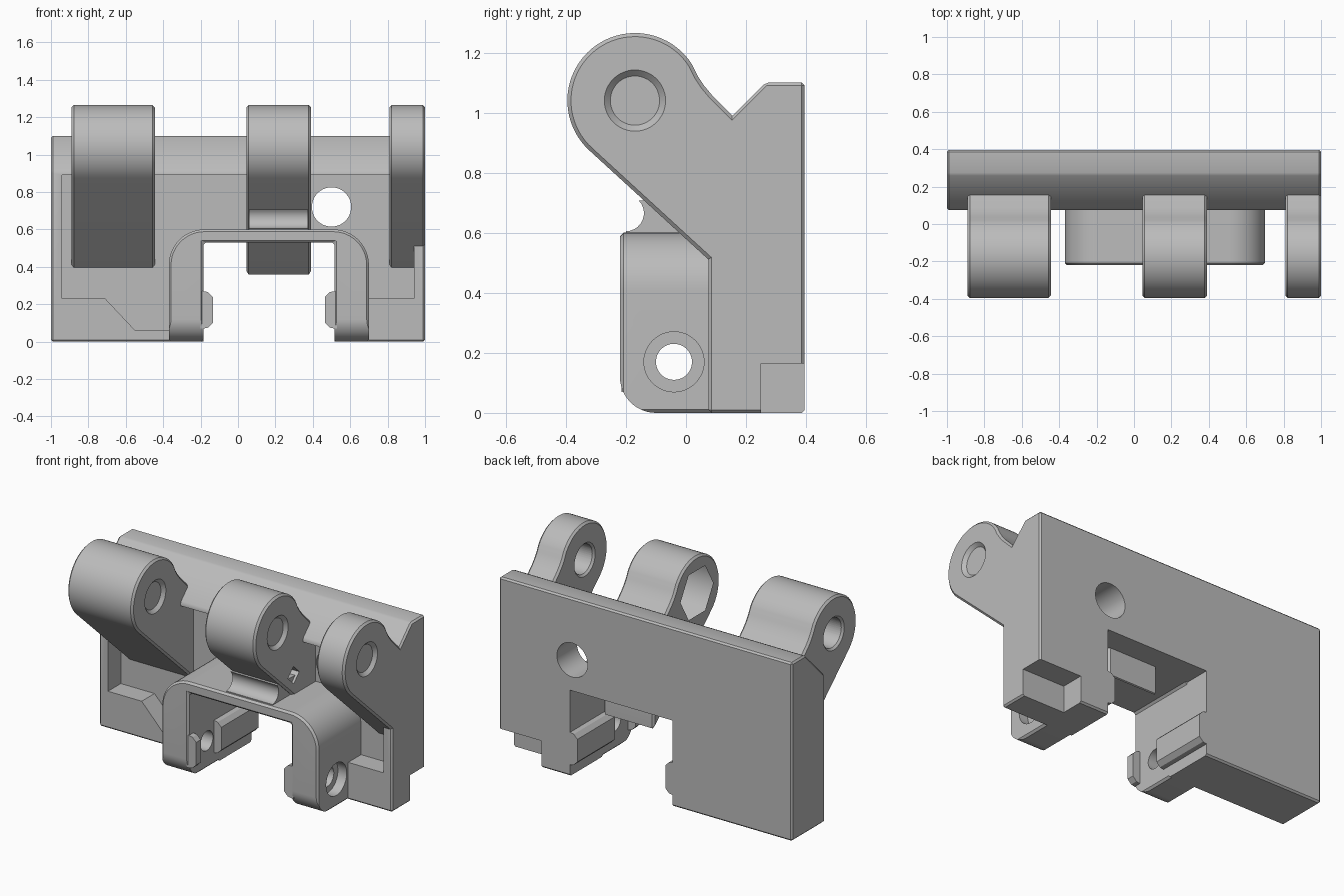
import bpy, bmesh
from math import radians, cos, sin, pi
from mathutils import Matrix

default = bpy.data.objects.get("Cube")
if default:
    bpy.data.objects.remove(default, do_unlink=True)

grey = bpy.data.materials.new("plain grey")
grey.use_nodes = True
colour = (0.5, 0.5, 0.5, 1)
grey.diffuse_color = colour
grey.node_tree.nodes["Principled BSDF"].inputs["Base Color"].default_value = colour


def add_object(name, bm):
    bmesh.ops.recalc_face_normals(bm, faces=bm.faces)
    mesh = bpy.data.meshes.new(name)
    bm.to_mesh(mesh)
    bm.free()
    mesh.materials.append(grey)
    obj = bpy.data.objects.new(name, mesh)
    bpy.context.collection.objects.link(obj)
    return obj


def activate(obj):
    bpy.ops.object.select_all(action='DESELECT')
    obj.select_set(True)
    bpy.context.view_layer.objects.active = obj


def prism(name, profile, axis, start, end, bevel=0):
    """Extrude a profile of (x, z) along Y, or of (y, z) along X."""
    bm = bmesh.new()
    place = (lambda p, t: (p[0], t, p[1])) if axis == 'Y' else (lambda p, t: (t, p[0], p[1]))
    face = bm.faces.new([bm.verts.new(place(p, start)) for p in profile])
    moved = bmesh.ops.extrude_face_region(bm, geom=[face])["geom"]
    shift = (0, end - start, 0) if axis == 'Y' else (end - start, 0, 0)
    bmesh.ops.translate(bm, vec=shift, verts=[v for v in moved if isinstance(v, bmesh.types.BMVert)])
    obj = add_object(name, bm)
    if bevel:
        mod = obj.modifiers.new("edge chamfer", 'BEVEL')
        mod.width = bevel
        mod.segments = 1
        mod.limit_method = 'ANGLE'
        mod.angle_limit = radians(30)
        activate(obj)
        bpy.ops.object.modifier_apply(modifier=mod.name)
    return obj


def rod(axis, centre, r1, length, r2=None, sides=48):
    """Cylinder or cone cutter along X or Y."""
    bm = bmesh.new()
    turn = Matrix.Rotation(pi / 2, 4, 'Y') if axis == 'X' else Matrix.Rotation(-pi / 2, 4, 'X')
    bmesh.ops.create_cone(bm, cap_ends=True, segments=sides, radius1=r1,
                          radius2=r1 if r2 is None else r2, depth=length,
                          matrix=Matrix.Translation(centre) @ turn)
    return add_object("cutter", bm)


def cut(obj, cutter):
    cutter.hide_render = True
    mod = obj.modifiers.new("cut", 'BOOLEAN')
    mod.operation = 'DIFFERENCE'
    mod.solver = 'EXACT'
    mod.object = cutter
    activate(obj)
    bpy.ops.object.modifier_apply(modifier=mod.name)
    bpy.data.objects.remove(cutter, do_unlink=True)


def arc(cx, cz, r, a, b, n):
    angles = [radians(a + (b - a) * i / n) for i in range(n + 1)]
    return [(cx + r * cos(t), cz + r * sin(t)) for t in angles]


parts = []
LEFT, RIGHT, CEILING = -0.185, 0.515, 0.53   # central opening
BACK, FRONT = 0.395, 0.075                   # plate faces

# Back plate with sloped top, recess, opening, round hole and corner step
plate = prism("back_plate", [(FRONT, 0), (BACK, 0), (BACK, 1.1), (0.265, 1.1), (FRONT, 0.91)],
              'X', -1, 1, 0.01)
cut(plate, prism("cutter", [(-0.94, 0.89), (-0.94, 0.23), (-0.71, 0.23), (-0.55, 0.06),
                            (-0.3, 0.06), (-0.3, 0.3), (0.6, 0.3), (0.6, 0.23),
                            (0.94, 0.23), (0.94, 0.89)], 'Y', -0.1, 0.2))
cut(plate, prism("cutter", [(LEFT, -0.1), (RIGHT, -0.1), (RIGHT, CEILING), (LEFT, CEILING)],
                 'Y', -0.5, 0.6))
cut(plate, rod('Y', (0.5, 0.2, 0.72), 0.105, 1))
cut(plate, prism("cutter", [(0.25, -0.1), (0.6, -0.1), (0.6, 0.165), (0.25, 0.165)], 'X', 0.71, 1.2))
parts.append(plate)

# Arched bracket with rounded front feet and cross holes
arch = ([(-0.37, 0)] + arc(-0.18, 0.41, 0.19, 180, 90, 12) + arc(0.51, 0.41, 0.19, 90, 0, 12)
        + [(0.7, 0), (RIGHT, 0), (RIGHT, CEILING), (LEFT, CEILING), (LEFT, 0)])
bracket = prism("arched_bracket", arch, 'Y', -0.22, 0.24, 0.012)
cut(bracket, prism("cutter", [(-0.3, 0.12), (-0.3, -0.1), (-0.1, -0.1)]
                   + arc(-0.1, 0.12, 0.12, 270, 180, 12), 'X', -0.6, 0.9))
cut(bracket, rod('X', (0.165, -0.04, 0.17), 0.06, 2))
for x in (-0.37, 0.7):
    cut(bracket, rod('X', (x, -0.04, 0.17), 0.1, 0.12))
parts.append(bracket)

# Guide rails inside the opening, mirrored across its middle
rail = [(-0.2, 0.07), (LEFT, 0.07), (-0.16, 0.075), (-0.135, 0.1),
        (-0.135, 0.24), (-0.16, 0.265), (LEFT, 0.27), (-0.2, 0.27)]
for side in ("right", "left"):
    profile = rail if side == "right" else [(LEFT + RIGHT - x, z) for x, z in rail]
    parts.append(prism(side + "_guide_rail", profile, 'Y', 0.03, BACK))
    parts.append(prism(side + "_guide_tab", profile, 'Y', -0.215, -0.17))

# Hinge lugs sharing one side profile and one pin axis
PIN_Y, PIN_Z = -0.17, 1.04
lug_side = (arc(PIN_Y, PIN_Z, 0.225, 32, 227.6, 40)
            + [(0.25, 0.35), (0.25, 0.895), (0.16, 0.985), (0.085, 1.06), (0.06, 1.09), (0.04, 1.12)])
lugs = {}
for name, x0, x1 in (("right_lug", -0.89, -0.445), ("middle_lug", 0.045, 0.39), ("left_lug", 0.81, 1.0)):
    lug = prism(name, lug_side, 'X', x0, x1, 0.012)
    cut(lug, rod('X', (0, PIN_Y, PIN_Z), 0.09, 3))
    cut(lug, rod('X', (x0, PIN_Y, PIN_Z), 0.122, 0.04, 0.082))
    cut(lug, rod('X', (x1, PIN_Y, PIN_Z), 0.082, 0.04, 0.122))
    lugs[name] = lug
    parts.append(lug)

# Hexagonal nut pocket and small side window in the middle lug
cut(lugs["middle_lug"], rod('X', (0.045, PIN_Y, PIN_Z), 0.16, 0.3, sides=6))
cut(lugs["middle_lug"], rod('X', (0.39, -0.015, 0.72), 0.055, 0.1, sides=4))

# Curved web between the middle lug and the bracket
parts.append(prism("middle_lug_web",
                   arc(-0.2, 0.665, 0.06, -90, 45, 10) + [(0.05, 0.7), (0.05, 0.58), (-0.2, 0.58)],
                   'X', 0.06, 0.375))

for part in parts:
    activate(part)
    bpy.ops.object.shade_smooth_by_angle(angle=radians(30))
